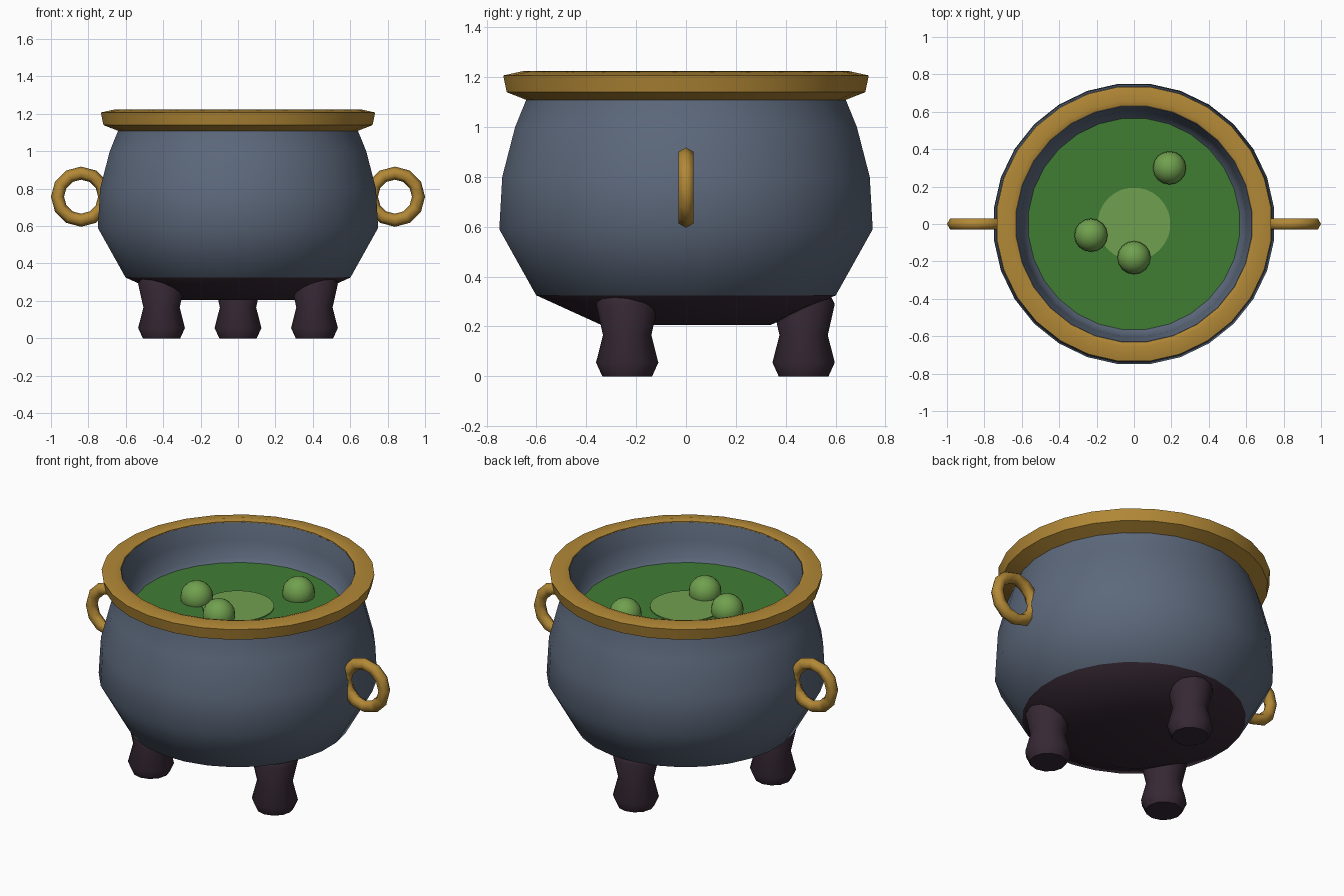
import bpy, bmesh, math

if "Cube" in bpy.data.objects:
    bpy.data.objects.remove(bpy.data.objects["Cube"])

SIDES = 28


def material(name, rgb):
    lin = [(c / 255 / 12.92 if c < 10 else ((c / 255 + 0.055) / 1.055) ** 2.4) for c in rgb]
    m = bpy.data.materials.new(name)
    m.diffuse_color = (*lin, 1)
    m.use_nodes = True
    m.node_tree.nodes["Principled BSDF"].inputs["Base Color"].default_value = m.diffuse_color
    return m


iron = material("blue_grey_iron", (92, 104, 123))
dark = material("dark_iron", (54, 40, 52))
gold = material("old_gold", (178, 136, 54))
green = material("green_liquid", (64, 125, 52))
light = material("light_green_froth", (112, 160, 78))


def finish(obj, name, mats, angle=40):
    obj.name = obj.data.name = name
    for m in mats:
        obj.data.materials.append(m)
    bpy.ops.object.select_all(action='DESELECT')
    obj.select_set(True)
    bpy.context.view_layer.objects.active = obj
    bpy.ops.object.shade_smooth_by_angle(angle=math.radians(angle))
    return obj


def lathe(name, profile, mats, sides=SIDES, loc=(0, 0, 0), closed=False, turn=0.5, rule=None, angle=40):
    """Revolve (radius, height) points around z; radius 0 makes a pole."""
    bm = bmesh.new()
    rings = []
    for r, z in profile:
        if r == 0:
            rings.append([bm.verts.new((0, 0, z))] * sides)
        else:
            rings.append([bm.verts.new((r * math.cos((i + turn) * math.tau / sides),
                                        r * math.sin((i + turn) * math.tau / sides), z))
                          for i in range(sides)])
    pairs = list(zip(rings, rings[1:]))
    if closed:
        pairs.append((rings[-1], rings[0]))
    for a, b in pairs:
        for i in range(sides):
            j = (i + 1) % sides
            bm.faces.new(list(dict.fromkeys((a[i], a[j], b[j], b[i]))))
    bmesh.ops.recalc_face_normals(bm, faces=bm.faces)
    if rule:
        for f in bm.faces:
            f.material_index = rule(f.calc_center_median())
    me = bpy.data.meshes.new(name)
    bm.to_mesh(me)
    bm.free()
    obj = bpy.data.objects.new(name, me)
    bpy.context.collection.objects.link(obj)
    obj.location = loc
    return finish(obj, name, mats, angle)


# Pot with an inner wall; the underside is dark
lathe("pot", [(0, 0.205), (0.34, 0.205), (0.605, 0.325), (0.754, 0.59), (0.742, 0.80),
              (0.69, 1.0), (0.645, 1.11), (0.645, 1.205), (0.632, 1.21), (0.605, 1.12),
              (0.59, 1.02), (0.565, 0.998), (0.55, 0.98), (0, 0.98)],
      [iron, dark], rule=lambda c: 1 if c.z < 0.325 else 0)

# Gold rim band
lathe("rim", [(0.634, 1.215), (0.66, 1.224), (0.738, 1.207), (0.724, 1.14),
              (0.64, 1.107), (0.636, 1.16)], [gold], closed=True)

# Liquid, froth patch and bubbles
lathe("liquid", [(0, 0.985), (0.57, 0.985), (0.57, 1.0), (0, 1.0)], [green])
lathe("froth_patch", [(0, 1.0), (0.195, 1.0), (0.195, 1.006), (0, 1.006)], [light])
for x, y in [(0.19, 0.30), (-0.23, -0.06), (0.0, -0.18)]:
    bpy.ops.mesh.primitive_uv_sphere_add(segments=16, ring_count=10, radius=0.089,
                                         location=(x, y, 1.023))
    finish(bpy.context.object, "bubble", [light], 60)

# Ring handles on both sides
for side in (-1, 1):
    bpy.ops.mesh.primitive_torus_add(major_segments=12, minor_segments=6, major_radius=0.126,
                                     minor_radius=0.035, location=(side * 0.839, 0, 0.757),
                                     rotation=(math.pi / 2, 0, 0))
    finish(bpy.context.object, "handle", [gold], 65)

# Three waisted legs
for deg in (90, 210, 330):
    a = math.radians(deg)
    lathe("leg", [(0, 0), (0.1, 0), (0.125, 0.055), (0.097, 0.165), (0.125, 0.29), (0.11, 0.32), (0, 0.32)],
          [dark], sides=12, loc=(0.472 * math.cos(a), 0.472 * math.sin(a), 0), turn=0)
